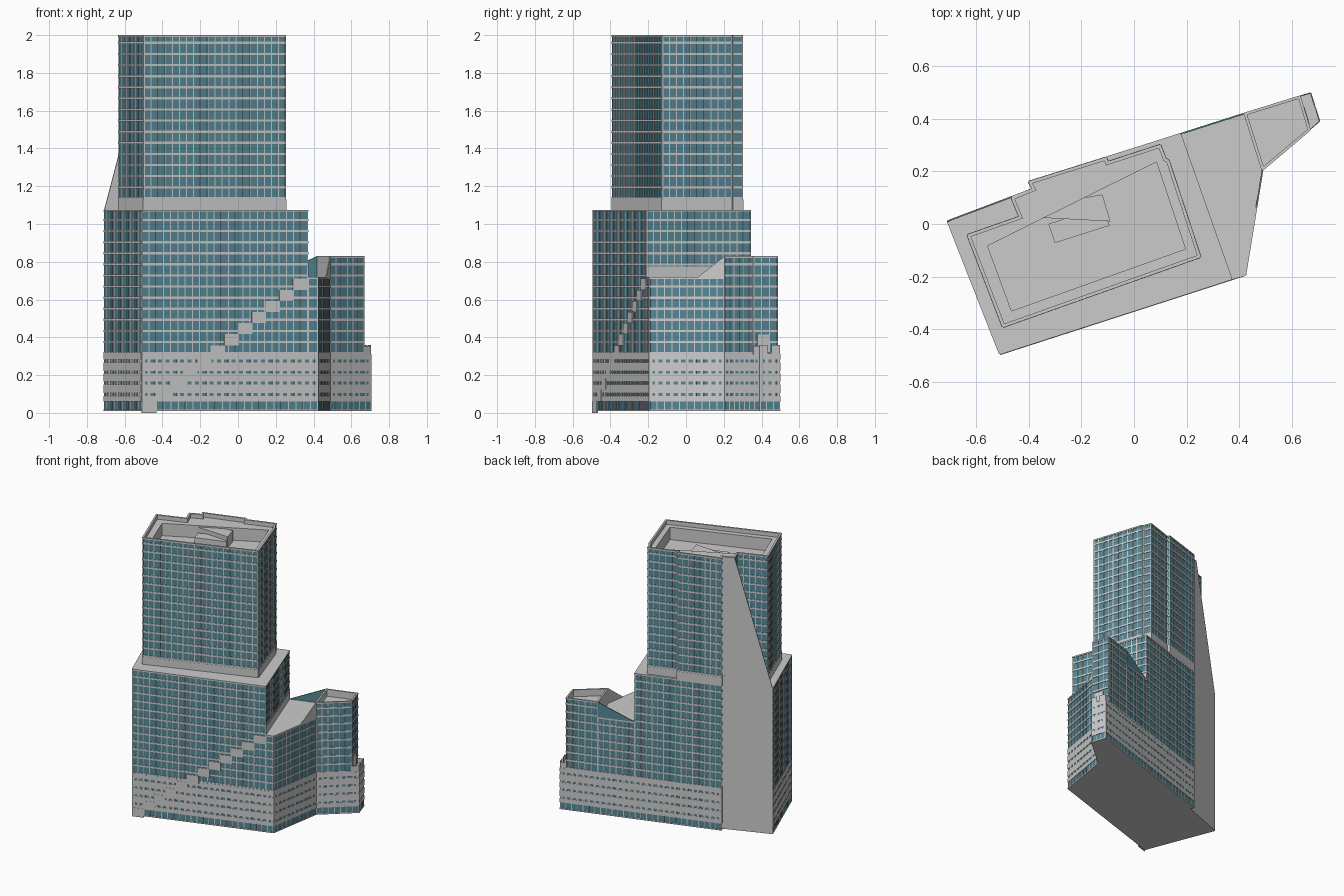
import bpy, bmesh
from mathutils import Vector as V

if "Cube" in bpy.data.objects:
    bpy.data.objects.remove(bpy.data.objects["Cube"])

def material(name, col):
    m = bpy.data.materials.new(name)
    m.diffuse_color = (*col, 1)
    m.use_nodes = True
    m.node_tree.nodes["Principled BSDF"].inputs["Base Color"].default_value = m.diffuse_color
    return m

GREY = material("concrete", (0.8, 0.8, 0.8))
GLASS = material("teal_glass", (0.09, 0.24, 0.30))
FLOOR = 0.0588

def finish(bm, name):
    me = bpy.data.meshes.new(name)
    bmesh.ops.recalc_face_normals(bm, faces=bm.faces)
    bm.to_mesh(me)
    bm.free()
    ob = bpy.data.objects.new(name, me)
    bpy.context.collection.objects.link(ob)
    me.materials.append(GREY)
    me.materials.append(GLASS)
    return ob

def prism(name, pts, z0, z1, glass=False, rim=0, sink=0):
    """Extruded footprint, optionally with a recessed roof inside a rim."""
    bm = bmesh.new()
    lo = [bm.verts.new((x, y, z0)) for x, y in pts]
    hi = [bm.verts.new((x, y, z1)) for x, y in pts]
    bm.faces.new(lo[::-1])
    top = bm.faces.new(hi)
    n = len(pts)
    for i in range(n):
        j = (i + 1) % n
        f = bm.faces.new((lo[i], lo[j], hi[j], hi[i]))
        f.material_index = int(glass)
    bm.normal_update()
    if rim:
        bmesh.ops.inset_region(bm, faces=[top], thickness=rim, use_even_offset=True)
        r = bmesh.ops.extrude_face_region(bm, geom=[top])
        bmesh.ops.translate(bm, vec=(0, 0, -sink),
                            verts=[g for g in r["geom"] if isinstance(g, bmesh.types.BMVert)])
        bmesh.ops.delete(bm, geom=[top], context='FACES_ONLY') if top.is_valid else None
    return finish(bm, name)

def strip(bm, p, q, t0, t1, z0, z1, d=0.003, mat=0):
    """Box standing proud of wall p-q, from distance t0 to t1."""
    p, q = V((*p, 0)), V((*q, 0))
    u = (q - p).normalized()
    n = V((u.y, -u.x, 0))
    base = [p + u * t0 - n * .002, p + u * t1 - n * .002, p + u * t1 + n * d, p + u * t0 + n * d]
    a = [bm.verts.new(b + V((0, 0, z0))) for b in base]
    b = [bm.verts.new(c + V((0, 0, z1))) for c in base]
    for f in [a, b] + [[a[i], a[(i + 1) % 4], b[(i + 1) % 4], b[i]] for i in range(4)]:
        bm.faces.new(f).material_index = mat

def span(p, q):
    return (V(q) - V(p)).length

def grid(name, walls, bands, z0, z1, width=.005, pitch=.04):
    """Horizontal bands plus regular vertical mullions on each wall."""
    bm = bmesh.new()
    for p, q in walls:
        L = span(p, q)
        for a, b in bands:
            strip(bm, p, q, 0, L, a, b)
        n = max(1, round(L / pitch))
        for i in range(n + 1):
            t = min(max(i * L / n, width / 2), L - width / 2)
            strip(bm, p, q, t - width / 2, t + width / 2, z0, z1, .002)
    return finish(bm, name)

def floors(z0, z1):
    out, z = [], z0
    while z < z1 - .01:
        out.append((z, z + .012))
        z += FLOOR
    return out + [(z1 - .01, z1)]

def edges(pts):
    return list(zip(pts, pts[1:]))

# Footprint key points
A, B, I, C = (-.708, .011), (-.51, -.493), (.37, -.209), (.423, -.194)
J, D, K, E = (.465, .065), (.488, .205), (.668, .357), (.704, .391)
F, L, H, G = (.67, .497), (.63, .485), (.42, .42), (.176, .342)
N, M = (-.40, .16), (-.385, .133)

# Stacked volumes
prism("main_block", [A, B, I, G, N, M], .01, 1.075, True)
prism("side_wing", [I, C, J, D, H, G], .01, .72, True)
prism("end_block", [D, K, L, H], .01, .83, True, .008, .05)
prism("end_podium", [K, E, F, L], .01, .32, True)
grid("main_facade", edges([A, B, I]) + edges([G, N, M]), floors(.31, 1.075), .31, 1.075)
grid("main_east_facade", [(I, G)], floors(.78, 1.075), .77, 1.075)
grid("wing_facade", [(I, C), (C, D), (H, G)], floors(.31, .72), .31, .72)
grid("end_facade", edges([D, K, L, H]), floors(.31, .83), .31, .83)

# Grey podium storeys with small windows, glazed ground floor
outer = edges([A, B, C, D, E, F, N, M])
grid("podium_cladding", outer,
     [(.06, .09), (.105, .15), (.165, .208), (.223, .268), (.283, .312)], .06, .31, .018)
grid("ground_floor_frames", outer, [(.01, .018)], .01, .06)

# Tower with sunken roof
T = [(-.632, -.042), (-.498, -.391), (.252, -.125), (.131, .243), (.12, .247), (.10, .30),
     (-.10, .235), (-.106, .252), N, M, (-.465, .10), (-.435, .027)]
tower = prism("tower", T, 1.07, 2.0, True, .01, .03)
pit = prism("roof_pit_cutter", [(-.556, -.083), (-.465, -.33), (.195, -.095), (.085, .235)], 1.88, 2.1)
pit.hide_render = True
mod = tower.modifiers.new("pit", 'BOOLEAN')
mod.object, mod.operation, mod.solver = pit, 'DIFFERENCE', 'EXACT'
bpy.context.view_layer.objects.active = tower
bpy.ops.object.modifier_apply(modifier="pit")
bpy.data.objects.remove(pit)
walls = edges(T + T[:1])
grid("tower_facade", [w for w in walls if w[0] != M], floors(1.13, 2.0), 1.13, 2.0)
bm = bmesh.new()
for p, q in walls:
    strip(bm, p, q, 0, span(p, q), 1.075, 1.13, .004)
finish(bm, "tower_base_band")

# Rooftop plant
prism("roof_core", [(-.39, .065), (-.375, .025), (-.09, .01), (-.085, -.005), (-.12, .112)], 1.87, 1.96)
prism("roof_plant", [(-.325, 0), (-.30, -.072), (-.09, -.005), (-.135, .062)], 1.87, 1.93)

def sheet(name, p, q, prof, t=.006, mat=0):
    """Thin vertical panel on wall p-q; profile is (fraction, z)."""
    p, q = V((*p, 0)), V((*q, 0))
    u = (q - p).normalized()
    n = V((u.y, -u.x, 0)) * t
    bm = bmesh.new()
    a = [bm.verts.new(p.lerp(q, f) + n * .5 + V((0, 0, z))) for f, z in prof]
    b = [bm.verts.new(p.lerp(q, f) - n * .5 + V((0, 0, z))) for f, z in prof]
    k = len(prof)
    for f in [a, b] + [[a[i], a[(i + 1) % k], b[(i + 1) % k], b[i]] for i in range(k)]:
        bm.faces.new(f).material_index = mat
    return finish(bm, name)

# Tall tapering fin on the back left
sheet("sloping_fin", M, A, [(0, .01), (1, .01), (1, 1.075), (.25, 2.0), (0, 2.0)])

# Wing roof parapets and wall band
sheet("wing_front_parapet", J, D, [(0, .72), (1, .72), (1, .83)])
sheet("wing_back_parapet", H, G, [(0, .72), (1, .72), (0, .83)], mat=1)
sheet("wing_inner_wall", D, H, [(0, .72), (1, .72), (1, .83), (0, .83)], .008)
bm = bmesh.new()
strip(bm, I, G, 0, span(I, G), .72, .775)
finish(bm, "wing_roof_band")

# Diagonal staircase of grey panels across the front
bm = bmesh.new()
k = span(B, I) / (I[0] - B[0])
for i in range(12):
    strip(bm, B, I, .0727 * i * k, .0727 * (i + 1.05) * k,
          FLOOR * i + (.005 if i else 0), FLOOR * (i + 1) + .005, .005)
finish(bm, "stepped_panels")

# Small parapets and panel on the far end
bm = bmesh.new()
w = span(E, F)
strip(bm, E, F, 0, w * .1, .31, .36, .0)
for a, b in ((0, .38), (.58, 1)):
    strip(bm, E, F, w * a, w * b, .31, .36, .001)
strip(bm, K, L, .02, .09, .32, .415, .005)
for p, q in ((K, E), (F, L)):
    strip(bm, p, q, 0, span(p, q), .31, .355, .001)
finish(bm, "end_parapets")
